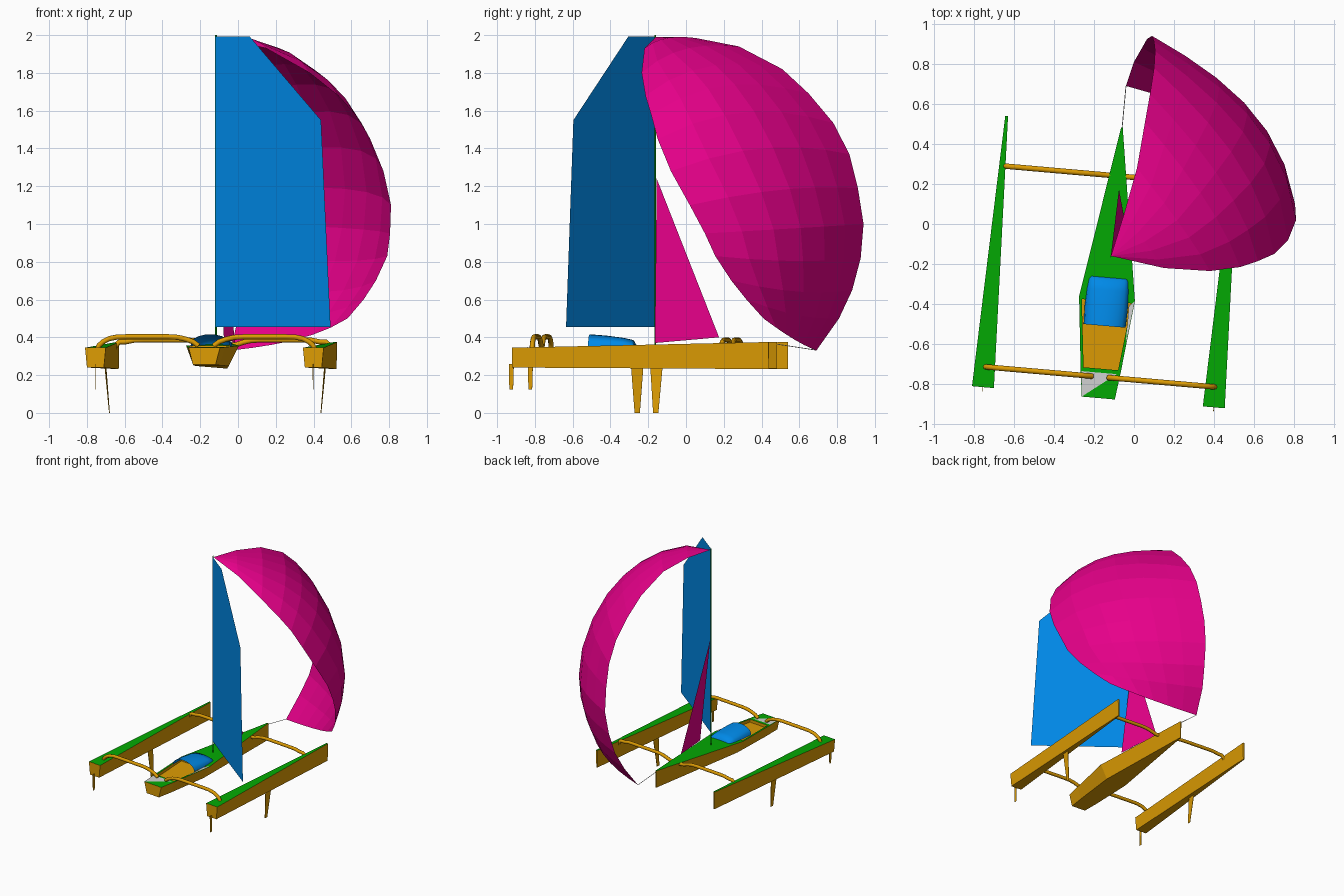
import bpy, bmesh, math
from mathutils import Matrix, Vector

if "Cube" in bpy.data.objects:
    bpy.data.objects.remove(bpy.data.objects["Cube"])

def material(name, rgb):
    m = bpy.data.materials.new(name)
    m.diffuse_color = (*rgb, 1)
    m.use_nodes = True
    m.node_tree.nodes["Principled BSDF"].inputs["Base Color"].default_value = m.diffuse_color
    return m

ORANGE = material("orange hull", (0.72, 0.33, 0.001))
GREEN = material("green deck", (0.001, 0.40, 0.001))
BLUE = material("blue", (0.0, 0.25, 0.80))
PINK = material("magenta", (0.85, 0.0, 0.27))
GREY = material("light grey", (0.65, 0.65, 0.65))

# The boat sits turned 5 degrees on its own centreline
BOAT = Matrix.Rotation(math.radians(-5), 4, 'Z') @ Matrix.Translation((-0.102, 0, 0))
WORLD = Matrix.Identity(4)

def deck_z(y):
    return 0.345 + 0.03 * (y + 0.882) / 1.355

def make(name, verts, faces, mats, frame=BOAT, closed=True, edit=None):
    bm = bmesh.new()
    vs = [bm.verts.new(v) for v in verts]
    for f in faces:
        bm.faces.new([vs[i] for i in f])
    bm.normal_update()
    if closed:
        bmesh.ops.recalc_face_normals(bm, faces=bm.faces)
    if edit:
        edit(bm)
    bm.transform(frame)
    me = bpy.data.meshes.new(name)
    bm.to_mesh(me)
    bm.free()
    for m in mats:
        me.materials.append(m)
    ob = bpy.data.objects.new(name, me)
    bpy.context.collection.objects.link(ob)
    return ob

def loft(sections, caps=True, loop=True):
    """Join equal-length rings of points into verts and faces."""
    n = len(sections[0])
    verts = [p for s in sections for p in s]
    faces = []
    for i in range(len(sections) - 1):
        for j in range(n if loop else n - 1):
            k = (j + 1) % n
            faces.append((i*n + j, i*n + k, (i+1)*n + k, (i+1)*n + j))
    if caps:
        faces += [tuple(range(n)), tuple(range(len(verts) - n, len(verts)))]
    return verts, faces

def tube(name, points, radius, mat, frame=BOAT):
    cu = bpy.data.curves.new(name, 'CURVE')
    cu.dimensions = '3D'
    cu.bevel_depth = radius
    cu.bevel_resolution = 2
    cu.use_fill_caps = True
    sp = cu.splines.new('POLY')
    sp.points.add(len(points) - 1)
    for p, co in zip(sp.points, points):
        p.co = (*(frame @ Vector(co)), 1)
    cu.materials.append(mat)
    ob = bpy.data.objects.new(name, cu)
    bpy.context.collection.objects.link(ob)
    bpy.ops.object.select_all(action='DESELECT')
    ob.select_set(True)
    bpy.context.view_layer.objects.active = ob
    bpy.ops.object.convert(target='MESH')
    bpy.ops.object.shade_smooth_by_angle(angle=math.radians(50))

def paint_deck(bm):
    for f in bm.faces:
        f.material_index = 1 if f.normal.z > 0.8 else 0

def hull(name, cx, stations, edit):
    # station: y, top half width, bottom half width, bottom height
    secs = [[(cx - t, y, deck_z(y)), (cx + t, y, deck_z(y)), (cx + b, y, zb), (cx - b, y, zb)]
            for y, t, b, zb in stations]
    return make(name, *loft(secs), [ORANGE, GREEN], edit=edit)

def main_hull_edit(bm):
    paint_deck(bm)
    # sunken orange cockpit between its two deck stations
    well = [f for f in bm.faces if f.material_index == 1 and -0.7 < f.calc_center_median().y < -0.5]
    bmesh.ops.inset_individual(bm, faces=well, thickness=0.02)
    floor = bmesh.ops.extrude_discrete_faces(bm, faces=well)["faces"][0]
    bmesh.ops.translate(bm, verts=list(floor.verts), vec=(0, 0, -0.025))
    for e in floor.edges:
        for f in e.link_faces:
            f.material_index = 0

# Hulls
hull("main_hull", 0, [(-0.882, 0.083, 0.06, 0.255), (-0.75, 0.1, 0.07, 0.252),
                      (-0.383, 0.14, 0.086, 0.248), (0.475, 0.004, 0.003, 0.235)], main_hull_edit)

for side, s in (("left", -1), ("right", 1)):
    cx = 0.579 * s
    hull(side + "_float", cx, [(-0.878, 0.055, 0.045, 0.24), (0.482, 0.007, 0.005, 0.232)], paint_deck)

    # Daggerboard, leaning inwards, and rudder behind the transom
    def blade(name, levels):
        secs = [[(x*s - t, y0, z), (x*s + t, y0, z), (x*s + t, y1, z), (x*s - t, y1, z)]
                for x, y0, y1, z, t in levels]
        make(side + name, *loft(secs), [ORANGE])
    blade("_daggerboard", [(0.584, -0.25, -0.184, 0.25, 0.002), (0.562, -0.233, -0.205, 0.0, 0.001)])
    blade("_rudder", [(0.579, -0.9, -0.873, 0.26, 0.0015), (0.579, -0.897, -0.877, 0.125, 0.001)])

    # Arched cross beams
    for pos, y, h, inner in (("front", 0.232, 0.386, 0.025), ("rear", -0.776, 0.403, 0.04)):
        path = [(0.578, 0.335), (0.568, 0.358), (0.548, 0.376), (0.515, h - 0.01), (0.47, h - 0.001),
                (0.42, h), (0.2, h), (0.15, h - 0.003), (0.11, h - 0.012), (0.07, h - 0.026), (inner, 0.355)]
        tube(f"{side}_{pos}_beam", [(x * s, y, z) for x, z in path], 0.0135, ORANGE)

# Rounded cabin top, open towards the cockpit
cabin = []
for y, w, h in ((-0.52, 0.105, 0.065), (-0.43, 0.108, 0.056), (-0.34, 0.104, 0.042),
                (-0.29, 0.098, 0.03), (-0.278, 0.09, 0.005)):
    cabin.append([(-w * math.cos(a), y, deck_z(y) - 0.002 + h * math.sin(a) ** 0.8)
                  for a in (math.pi * i / 10 for i in range(11))])
cab = make("cabin_top", *loft(cabin, caps=False, loop=False), [BLUE])
for p in cab.data.polygons:
    p.use_smooth = True

# Pale deck plates
for name, pts in (("stern_plate", ((-0.082, -0.881), (0.082, -0.755), (-0.095, -0.755))),
                  ("side_plate", ((0.139, -0.385), (0.113, -0.6), (0.112, -0.41)))):
    make(name, [(x, y, deck_z(y) + 0.002) for x, y in pts], [(0, 1, 2)], [GREY], closed=False)

# Mast
tube("mast", [(0, -0.172, 0.33), (0, -0.172, 2.0)], 0.0045, GREEN)

# Flat mainsail swung out to the right
foot = Vector((0.608, -0.468, 0))
base = Vector((-0.118, -0.167, 0))
outline = [(0, 0.455), (1, 0.455), (0.917, 1.55), (0.295, 1.993), (0, 1.993)]
make("mainsail", [base + foot * t + Vector((0, 0, z)) for t, z in outline],
     [(0, 1, 2, 3, 4)], [BLUE], frame=WORLD, closed=False)

# Small jib in front of the mast
make("jib", [(-0.015, -0.165, 0.37), (-0.075, 0.175, 0.40), (-0.115, -0.155, 1.24)],
     [(0, 1, 2)], [PINK], frame=WORLD, closed=False)

# Big spinnaker, spanned between its two long edges with a soft belly
luff = [(-.115, -.16, 1.99), (-.05, .05, 1.985), (.015, .28, 1.94), (.055, .51, 1.82), (.08, .65, 1.69),
        (.1, .78, 1.535), (.105, .865, 1.37), (.1, .91, 1.19), (.09, .94, 1.0), (.065, .925, .82),
        (.04, .88, .65), (0, .81, .5), (-.04, .69, .33)]
leech = [(-.115, -.16, 1.99), (.15, -.22, 1.93), (.38, -.235, 1.8), (.53, -.215, 1.68), (.62, -.185, 1.58),
         (.70, -.15, 1.45), (.77, -.08, 1.28), (.81, .02, 1.1), (.805, .1, .95), (.79, .155, .83),
         (.73, .24, .7), (.665, .32, .6), (.58, .41, .5)]
rows = []
for i, (a, b) in enumerate(zip(luff, leech)):
    a, b = Vector(a), Vector(b)
    chord = b - a
    out = (a + b) / 2 - Vector((0, 0, 0.95))
    if chord.length > 0:
        out -= chord * out.dot(chord) / chord.length_squared
    out.normalize()
    depth = chord.length * (0.07 + 0.06 * math.sin(math.pi * i / 12))
    rows.append([a + chord * u + out * depth * 4 * u * (1 - u) * (0.75 + 0.5 * u)
                 for u in (j / 6 for j in range(7))])
make("spinnaker", *loft(rows, caps=False, loop=False), [PINK], frame=WORLD, closed=False,
     edit=lambda bm: bmesh.ops.remove_doubles(bm, verts=bm.verts, dist=0.0005))

# Line from the bow to the spinnaker
tube("bow_line", [(-0.06, 0.475, 0.365), (-0.04, 0.69, 0.332)], 0.002, GREY, WORLD)
